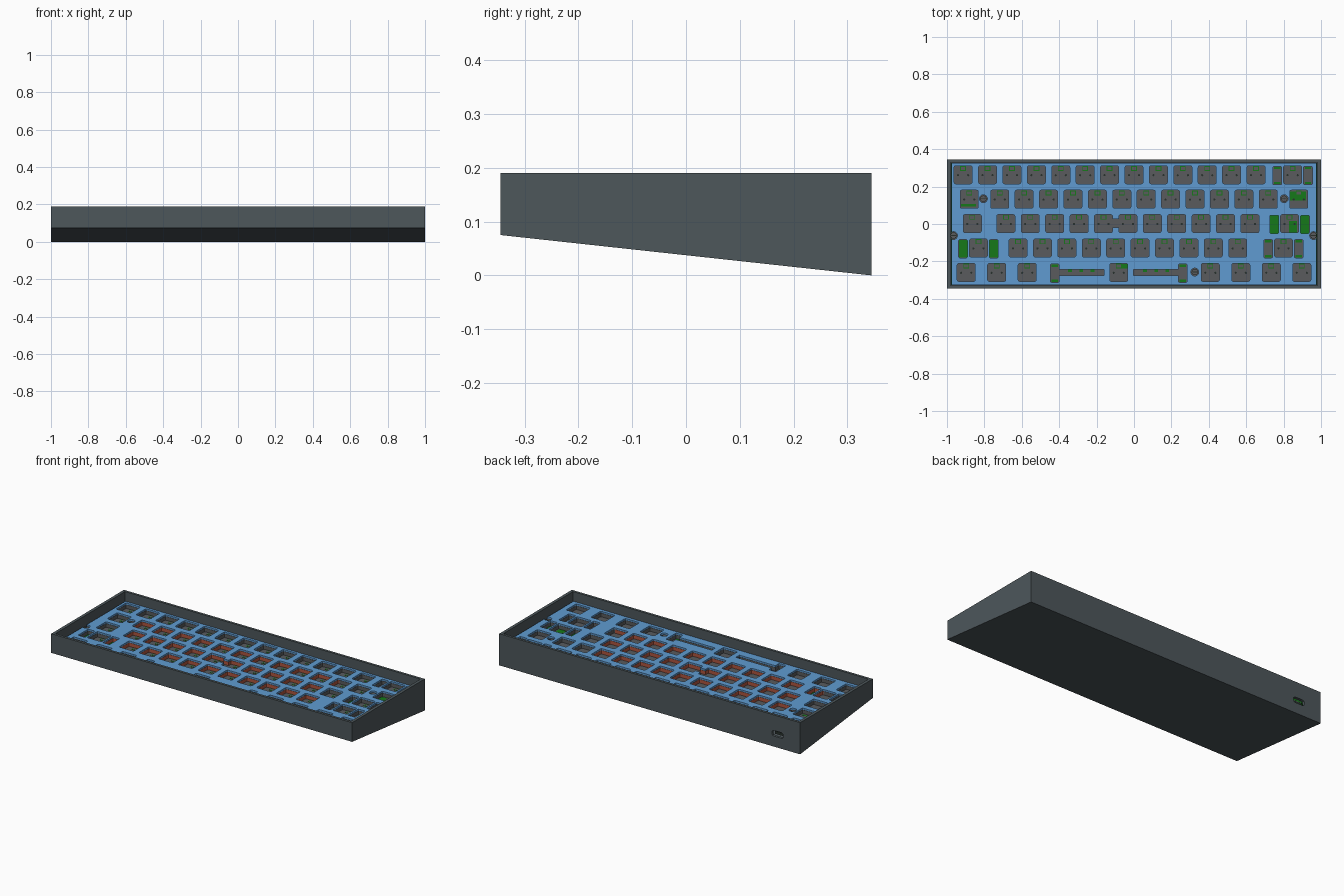
import bpy, bmesh, math
from mathutils import Matrix, Vector

cube = bpy.data.objects.get("Cube")
if cube:
    bpy.data.objects.remove(cube, do_unlink=True)


def material(name, rgb):
    m = bpy.data.materials.new(name)
    m.use_nodes = True
    m.diffuse_color = (*rgb, 1)
    m.node_tree.nodes["Principled BSDF"].inputs["Base Color"].default_value = (*rgb, 1)
    return m


CASE = material("case slate", (0.075, 0.095, 0.105))
BLUE = material("plate blue", (0.115, 0.33, 0.64))
GREY = material("foam grey", (0.10, 0.105, 0.11))
ORANGE = material("foam orange", (0.42, 0.09, 0.05))
GREEN = material("board green", (0.008, 0.19, 0.01))
DARK = material("dark holes", (0.02, 0.03, 0.025))


def add_box(bm, x, y, w, d, z0, z1, radius=0.0):
    mat = Matrix.Translation((x, y, (z0 + z1) / 2)) @ Matrix.Diagonal((w, d, z1 - z0, 1))
    verts = bmesh.ops.create_cube(bm, size=1, matrix=mat)["verts"]
    if radius:
        edges = {e for v in verts for e in v.link_edges
                 if abs(e.verts[0].co.z - e.verts[1].co.z) > 1e-5}
        bmesh.ops.bevel(bm, geom=list(edges), offset=radius, segments=2,
                        profile=0.5, affect="EDGES")


def add_disc(bm, x, y, r, z0, z1, sides=16):
    bmesh.ops.create_cone(bm, cap_ends=True, segments=sides, radius1=r, radius2=r,
                          depth=z1 - z0, matrix=Matrix.Translation((x, y, (z0 + z1) / 2)))


def add_profile(bm, points, half):
    # prism along x from a (y, z) profile
    face = bm.faces.new([bm.verts.new((-half, y, z)) for y, z in points])
    new = bmesh.ops.extrude_face_region(bm, geom=[face])["geom"]
    bmesh.ops.translate(bm, vec=(2 * half, 0, 0),
                        verts=[g for g in new if isinstance(g, bmesh.types.BMVert)])


def finish(name, bm, *mats):
    bmesh.ops.recalc_face_normals(bm, faces=bm.faces)
    me = bpy.data.meshes.new(name)
    bm.to_mesh(me)
    bm.free()
    ob = bpy.data.objects.new(name, me)
    bpy.context.scene.collection.objects.link(ob)
    for m in mats:
        me.materials.append(m)
    return ob


def cut(ob, cutter):
    # apply the boolean so faces can be coloured afterwards
    mod = ob.modifiers.new("cut", "BOOLEAN")
    mod.operation, mod.solver, mod.use_self = "DIFFERENCE", "EXACT", True
    mod.object = cutter
    cutter.hide_render = True
    bpy.context.view_layer.update()
    dg = bpy.context.evaluated_depsgraph_get()
    me = bpy.data.meshes.new_from_object(ob.evaluated_get(dg))
    ob.modifiers.clear()
    ob.data = me


# Main sizes
U = 0.1305                      # key pitch
HX, HY, TOP = 1.0, 0.345, 0.19
FRONT_Z = 0.075
PLATE_TOP, PLATE_BOTTOM, BED = 0.135, 0.125, 0.102
PORT_X, PORT_Z = -0.85, 0.08

# Key layout: (x, y, width in units)
ROWS = [[1] * 13 + [2],
        [1.5] + [1] * 12 + [1.5],
        [1.75] + [1] * 11 + [2.25],
        [2.25] + [1] * 10 + [2.75],
        [1.25] * 3 + [6.25] + [1.25] * 4]
keys, stabs = [], []
for r, row in enumerate(ROWS):
    x, y = -7.5 * U, (2 - r) * U + 0.002
    for w in row:
        cx = x + w * U / 2
        keys.append((cx, y, r, w))
        if w >= 2:
            off = 0.342 if w > 6 else 0.082
            stabs += [(cx + s * off, y - 0.004, r, cx) for s in (-1, 1)]
        x += w * U
SPACE = next(k for k in keys if k[3] > 6)
SCREWS = [(-0.805, 0.135), (0.803, 0.135), (0.325, -0.257), (-0.965, -0.062), (0.96, -0.062)]

# Wedge case with hollow inside
bm = bmesh.new()
add_profile(bm, [(-HY, FRONT_Z), (HY, 0), (HY, TOP), (-HY, TOP)], HX)
case = finish("case", bm, CASE)
bm = bmesh.new()
add_profile(bm, [(-0.33, 0.088), (0.33, 0.018), (0.33, 0.3), (-0.33, 0.3)], 0.982)
cut(case, finish("case_cavity_cutter", bm))

# Cable port through the back wall
bm = bmesh.new()
add_box(bm, 0, 0, 0.075, 0.034, -0.03, 0.03, 0.012)
bm.transform(Matrix.Translation((PORT_X, HY, PORT_Z)) @ Matrix.Rotation(math.pi / 2, 4, "X"))
cut(case, finish("port_cutter", bm))

# One cutter for every opening in the plate and foam
bm = bmesh.new()
Z0, Z1 = 0.05, 0.2
for x, y, r, w in keys:
    add_box(bm, x, y, 0.096, 0.096, Z0, Z1, 0.008)
for x, y, r, c in stabs:
    add_box(bm, x, y, 0.047, 0.097, Z0, Z1, 0.006)
for s in (-1, 1):
    add_box(bm, SPACE[0] + s * 0.2, SPACE[1], 0.24, 0.034, Z0, Z1)
for x, y in SCREWS:
    add_disc(bm, x, y, 0.021, Z0, Z1)
add_box(bm, -0.1, 0.003, 0.05, 0.045, Z0, Z1)
openings = finish("openings_cutter", bm)

# Switch plate
bm = bmesh.new()
add_box(bm, 0, 0, 1.952, 0.652, PLATE_BOTTOM, PLATE_TOP)
plate = finish("switch_plate", bm, BLUE)
cut(plate, openings)

# Foam under the plate, orange around the middle keys
bm = bmesh.new()
add_box(bm, 0, 0, 1.948, 0.648, BED, PLATE_BOTTOM - 0.001)
foam = finish("plate_foam", bm, GREY, ORANGE)
cut(foam, openings)
for p in foam.data.polygons:
    middle = -0.79 < p.center.x < 0.56 and abs(p.center.y) < 0.19
    p.material_index = 1 if middle and abs(p.normal.z) < 0.5 else 0

# Switch bed and circuit board
bm = bmesh.new()
add_box(bm, 0, 0, 1.95, 0.65, BED - 0.004, BED)
finish("switch_bed", bm, GREY)
bm = bmesh.new()
add_box(bm, 0, 0, 1.955, 0.652, 0.089, BED - 0.004)
finish("circuit_board", bm, GREEN)

# Details on the bed: light windows, pin holes, exposed board
green, caps, holes = bmesh.new(), bmesh.new(), bmesh.new()
for x, y, r, w in keys:
    add_box(green, x, y + 0.034, 0.031, 0.026, BED - 0.001, BED + 0.001)
    add_box(caps, x, y + 0.034, 0.022, 0.017, BED, BED + 0.002)
    for s in (-1, 1):
        add_disc(holes, x + s * 0.027, y - 0.002, 0.006, BED - 0.001, BED + 0.001, 8)
for x, y, r, c in stabs:
    if (r == 3 and c < 0) or r == 2:
        add_box(green, x, y, 0.045, 0.095, BED - 0.001, BED + 0.001)
    else:
        for s in (-1, 1):
            add_box(green, x, y + s * 0.04, 0.034, 0.012, BED - 0.001, BED + 0.001)
# Extra exposed board at the wide right keys, space key and left edge key
for x, y, w, d in [(0.875, 0.15, 0.09, 0.05), (0.85, -0.015, 0.045, 0.06),
                   (-0.06, -0.225, 0.05, 0.024), (-0.885, 0.1, 0.08, 0.012)]:
    add_box(green, x, y, w, d, BED - 0.0012, BED + 0.0007)
for s in (-1, 1):
    for k in (0.14, 0.2, 0.26):
        add_box(green, SPACE[0] + s * k, SPACE[1] + 0.009, 0.02, 0.012, BED - 0.001, BED + 0.001)
finish("exposed_board", green, GREEN)
finish("light_window_covers", caps, GREY)
finish("pin_holes", holes, DARK)

# Screw posts with slotted heads
bm, slots = bmesh.new(), bmesh.new()
for x, y in SCREWS:
    add_disc(bm, x, y, 0.017, BED - 0.01, PLATE_BOTTOM)
    add_box(slots, x, y, 0.026, 0.004, PLATE_BOTTOM - 0.001, PLATE_BOTTOM + 0.001)
finish("screws", bm, GREY)
finish("screw_slots", slots, DARK)

# Cable socket behind the port
bm = bmesh.new()
add_box(bm, PORT_X, 0.295, 0.062, 0.06, 0.068, 0.089)
finish("cable_socket", bm, GREY)
bm = bmesh.new()
add_box(bm, PORT_X, 0.325, 0.05, 0.004, 0.072, 0.085)
finish("socket_opening", bm, DARK)

# Cutters stay out of the way
for ob in bpy.data.objects:
    if ob.name.endswith("_cutter"):
        ob.hide_render = True
        ob.hide_viewport = True
